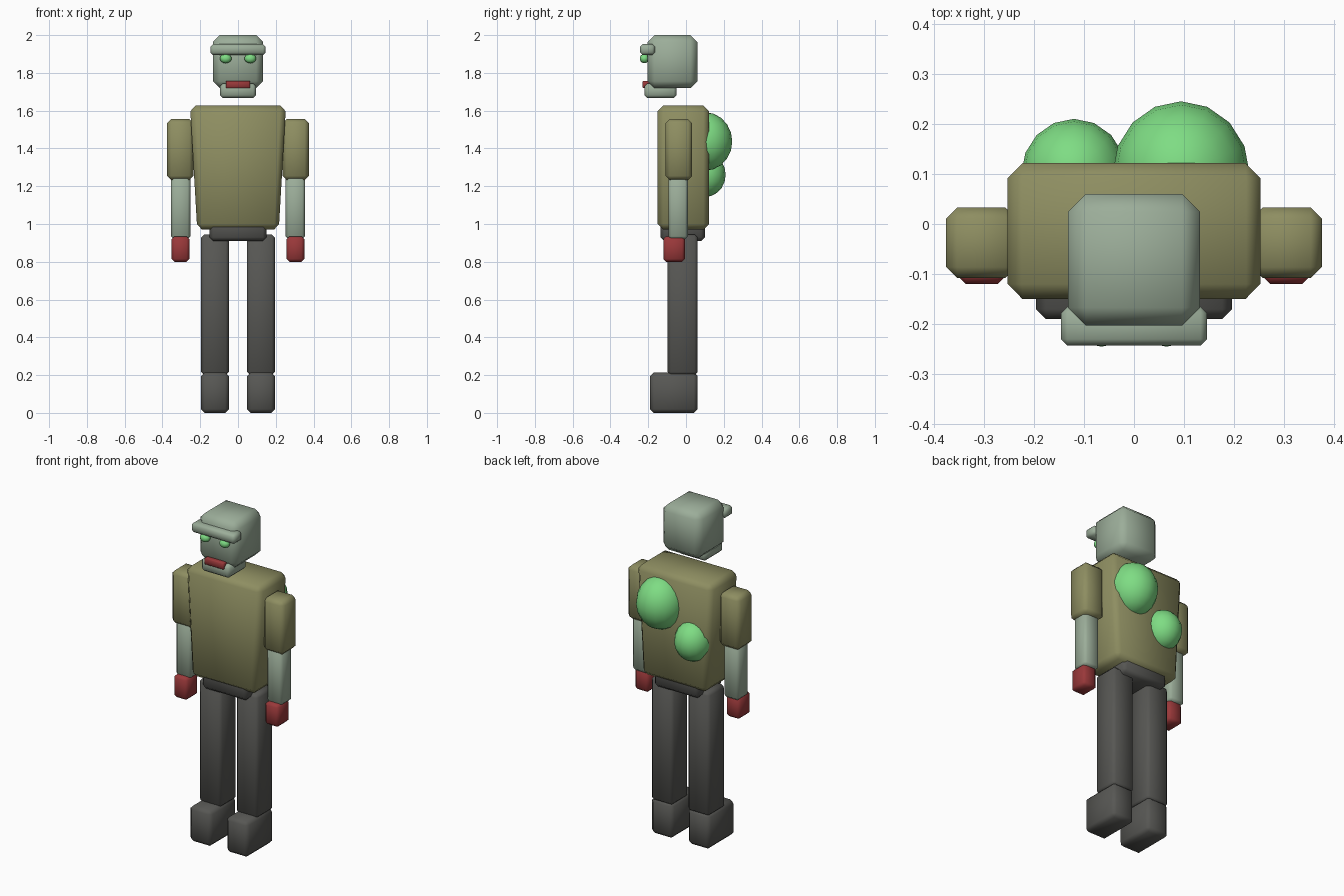
import bpy
import bmesh
from mathutils import Vector

cube = bpy.data.objects.get("Cube")
if cube:
    bpy.data.objects.remove(cube, do_unlink=True)


def material(name, color):
    mat = bpy.data.materials.new(name)
    mat.use_nodes = True
    rgba = (*color, 1)
    mat.diffuse_color = rgba
    mat.node_tree.nodes["Principled BSDF"].inputs["Base Color"].default_value = rgba
    return mat


OLIVE = material("olive cloth", (0.27, 0.27, 0.12))
SKIN = material("pale grey green skin", (0.33, 0.42, 0.32))
RED = material("dark red", (0.32, 0.04, 0.042))
CHARCOAL = material("charcoal", (0.095, 0.095, 0.088))
GREEN = material("bright green", (0.21, 0.72, 0.23))


def finish(name, bm, mat):
    for face in bm.faces:
        face.smooth = True
    mesh = bpy.data.meshes.new(name)
    bm.to_mesh(mesh)
    bm.free()
    mesh.materials.append(mat)
    obj = bpy.data.objects.new(name, mesh)
    bpy.context.collection.objects.link(obj)
    return obj


def block(name, mat, xs, ys, zs, chamfer, taper=1.0):
    """Chamfered box between the given limits; taper scales the bottom width."""
    bm = bmesh.new()
    bmesh.ops.create_cube(bm, size=1)
    low = Vector((xs[0], ys[0], zs[0]))
    high = Vector((xs[1], ys[1], zs[1]))
    mid, size = (low + high) / 2, high - low
    for v in bm.verts:
        v.co = mid + v.co * size
    bmesh.ops.bevel(bm, geom=bm.edges[:], offset=chamfer, segments=1, affect='EDGES')
    for v in bm.verts:
        t = (v.co.z - low.z) / size.z
        v.co.x = mid.x + (v.co.x - mid.x) * (taper + (1 - taper) * t)
    return finish(name, bm, mat)


def ball(name, mat, center, radii, segments=16, rings=10):
    bm = bmesh.new()
    bmesh.ops.create_uvsphere(bm, u_segments=segments, v_segments=rings, radius=1)
    for v in bm.verts:
        v.co = Vector(center) + v.co * Vector(radii)
    return finish(name, bm, mat)


# Torso and hips
block("torso", OLIVE, (-0.254, 0.254), (-0.15, 0.122), (0.97, 1.627), 0.03, taper=0.85)
block("hips", CHARCOAL, (-0.152, 0.152), (-0.135, 0.1), (0.91, 1.06), 0.02)

# Limbs and eyes on both sides
for side, s in (("left", 1), ("right", -1)):
    def limb(part, mat, xs, ys, zs, chamfer):
        block(side + "_" + part, mat, sorted(s * x for x in xs), ys, zs, chamfer)

    limb("leg", CHARCOAL, (0.048, 0.196), (-0.097, 0.062), (0.2, 0.945), 0.017)
    limb("foot", CHARCOAL, (0.048, 0.196), (-0.19, 0.062), (0, 0.215), 0.02)
    limb("upper_arm", OLIVE, (0.235, 0.375), (-0.108, 0.033), (1.233, 1.555), 0.022)
    limb("forearm", SKIN, (0.252, 0.355), (-0.093, 0.01), (0.92, 1.26), 0.015)
    limb("hand", RED, (0.257, 0.351), (-0.12, -0.006), (0.8, 0.935), 0.015)
    ball(side + "_eye", GREEN, (s * 0.065, -0.22, 1.876), (0.031, 0.025, 0.025), 12, 8)

# Head
block("head", SKIN, (-0.132, 0.132), (-0.203, 0.06), (1.72, 2.0), 0.036)
block("jaw", SKIN, (-0.095, 0.095), (-0.22, -0.05), (1.667, 1.745), 0.015)
block("brow", SKIN, (-0.146, 0.146), (-0.243, -0.165), (1.895, 1.952), 0.013)
block("mouth", RED, (-0.064, 0.064), (-0.23, -0.19), (1.719, 1.758), 0.004)

# Swollen growths on the back
ball("large_growth", GREEN, (0.094, 0.1, 1.437), (0.137, 0.145, 0.155))
ball("small_growth", GREEN, (-0.12, 0.1, 1.26), (0.105, 0.11, 0.117))
